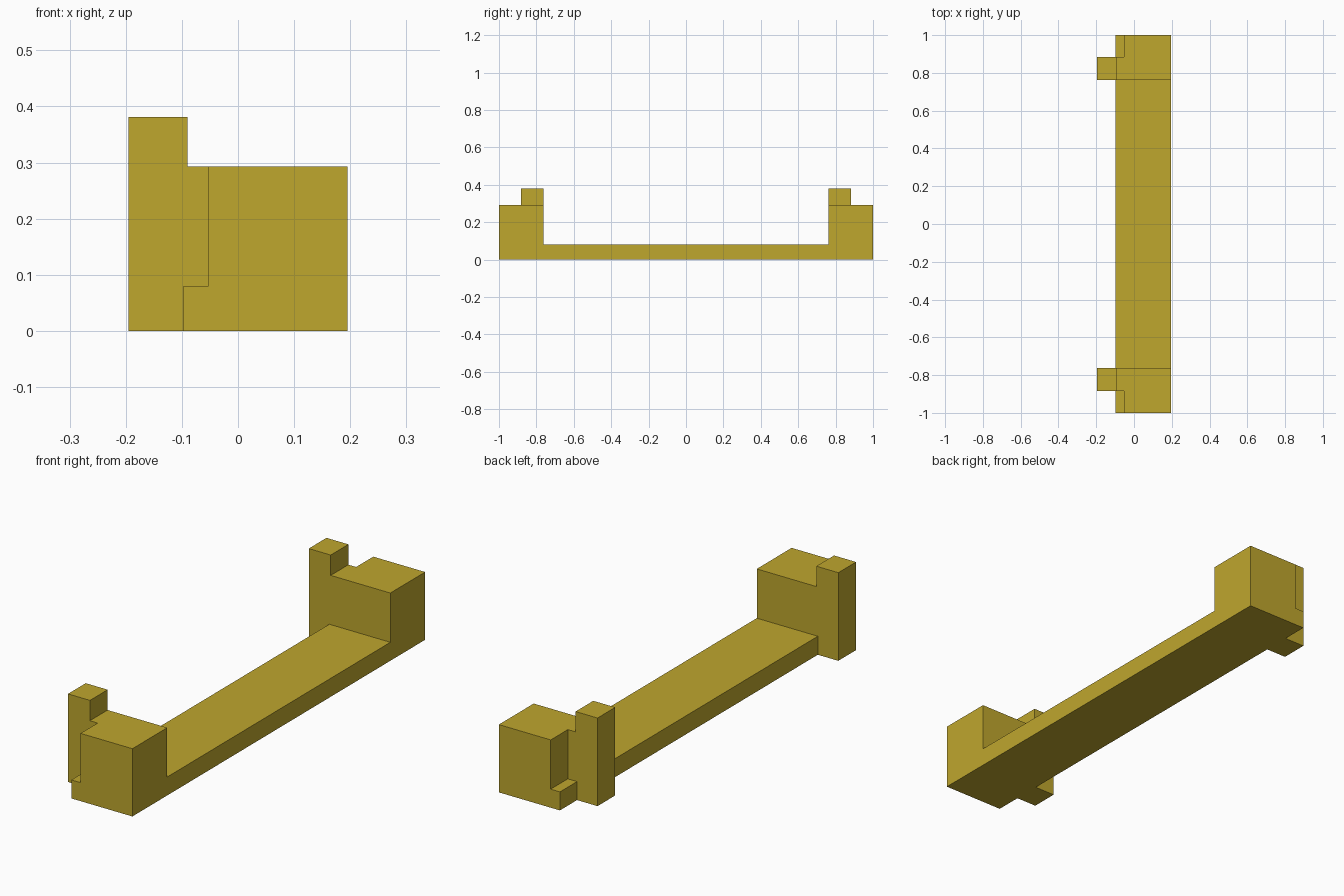
import bpy
import bmesh
from mathutils import Vector

cube = bpy.data.objects.get("Cube")
if cube:
    bpy.data.objects.remove(cube, do_unlink=True)

COLOUR = (0.52, 0.385, 0.027, 1.0)
mat = bpy.data.materials.new("mustard yellow")
mat.use_nodes = True
mat.diffuse_color = COLOUR
mat.node_tree.nodes["Principled BSDF"].inputs["Base Color"].default_value = COLOUR

# Main dimensions
RIGHT, LEFT = -0.195, 0.195
SLAB_EDGE, BLOCK_EDGE, POST_EDGE = -0.097, -0.053, -0.09
INNER, NOTCH, END = 0.762, 0.883, 1.0
SLAB_TOP, BLOCK_TOP, POST_TOP = 0.08, 0.293, 0.381


def box(name, low, high):
    """Flat-sided box between two corners."""
    low, high = Vector(low), Vector(high)
    bm = bmesh.new()
    bmesh.ops.create_cube(bm, size=1)
    for v in bm.verts:
        v.co = (low + high) / 2 + v.co * (high - low)
    mesh = bpy.data.meshes.new(name)
    bm.to_mesh(mesh)
    bm.free()
    mesh.materials.append(mat)
    obj = bpy.data.objects.new(name, mesh)
    bpy.context.collection.objects.link(obj)
    return obj


def end_box(name, side, x0, x1, y0, y1, top):
    """Box standing on the ground at the front (-1) or back (1) end."""
    ya, yb = sorted((side * y0, side * y1))
    return box(name, (x0, ya, 0), (x1, yb, top))


# Long slab
frame = box("end_block_frame", (SLAB_EDGE, -END, 0), (LEFT, END, SLAB_TOP))

# Raised end blocks, the link beside each notch, and the tall posts
parts = []
for side, label in ((-1, "front"), (1, "back")):
    parts.append(end_box(label + "_block", side, BLOCK_EDGE, LEFT, INNER, END, BLOCK_TOP))
    parts.append(end_box(label + "_link", side, POST_EDGE, BLOCK_EDGE + 0.05, INNER, NOTCH, BLOCK_TOP))
    parts.append(end_box(label + "_post", side, RIGHT, POST_EDGE, INNER, NOTCH, POST_TOP))

# Merge everything into one solid
bpy.context.view_layer.objects.active = frame
for part in parts:
    mod = frame.modifiers.new("join_" + part.name, "BOOLEAN")
    mod.operation = "UNION"
    mod.solver = "EXACT"
    mod.object = part
    bpy.ops.object.modifier_apply(modifier=mod.name)
    bpy.data.objects.remove(part, do_unlink=True)

# Tidy coplanar seams
bm = bmesh.new()
bm.from_mesh(frame.data)
bmesh.ops.remove_doubles(bm, verts=bm.verts, dist=0.0001)
bmesh.ops.dissolve_limit(bm, angle_limit=0.01, verts=bm.verts, edges=bm.edges)
bm.to_mesh(frame.data)
bm.free()
